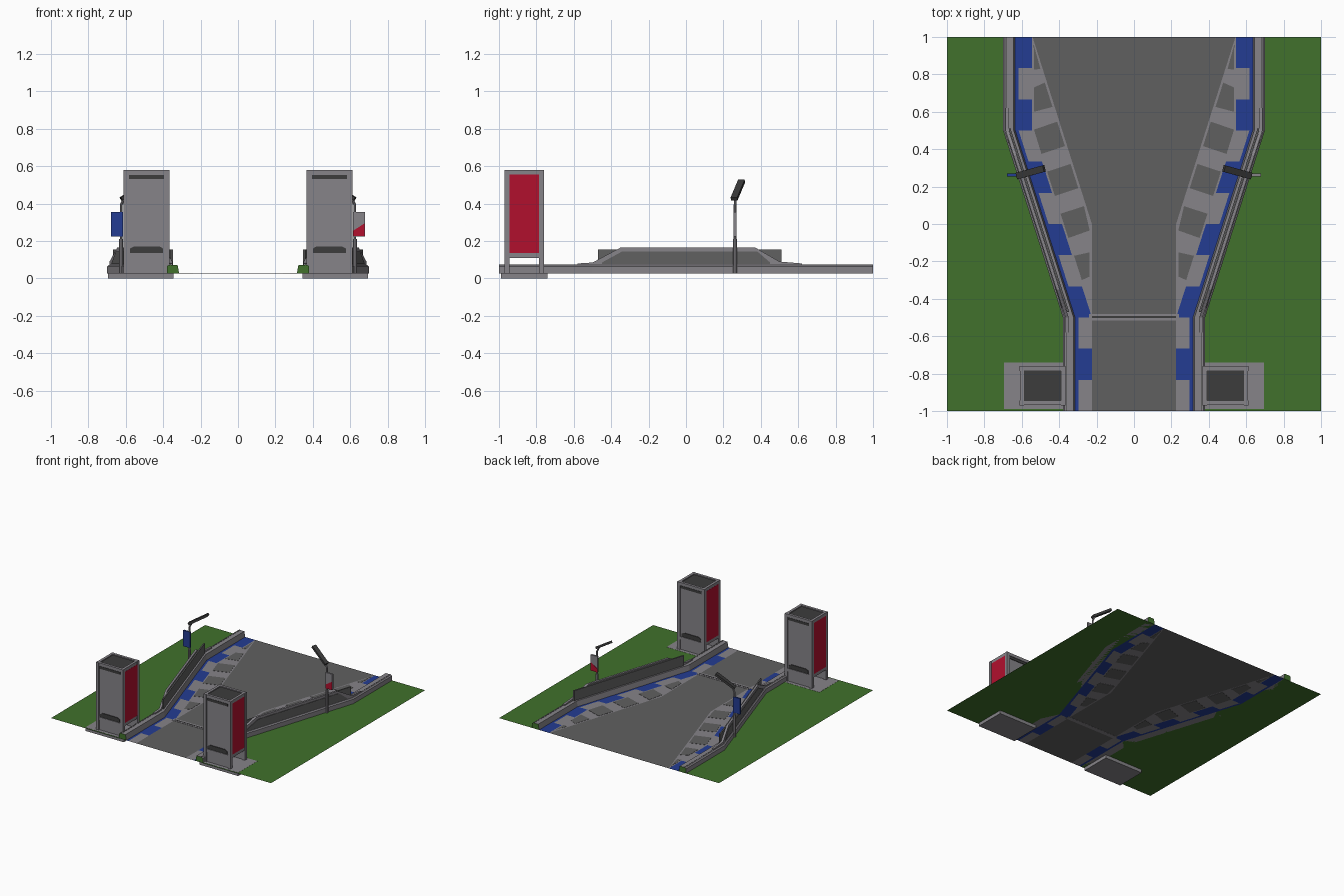
import bpy, bmesh, math
from mathutils import Vector, Matrix

if "Cube" in bpy.data.objects:
    bpy.data.objects.remove(bpy.data.objects["Cube"])

def material(name, rgb):
    m = bpy.data.materials.new(name)
    m.diffuse_color = (*rgb, 1)
    m.use_nodes = True
    m.node_tree.nodes["Principled BSDF"].inputs["Base Color"].default_value = m.diffuse_color
    return m

LIGHT = material("light grey", (0.24, 0.23, 0.25))
ROAD = material("road grey", (0.118, 0.118, 0.118))
DARK = material("dark grey", (0.045, 0.045, 0.045))
GREEN = material("grass green", (0.052, 0.165, 0.025))
BLUE = material("blue", (0.017, 0.045, 0.29))
RED = material("red", (0.44, 0.005, 0.027))
G = 0.027  # ground level

def finish(name, bm, mats, recalc=True):
    if recalc:
        bmesh.ops.recalc_face_normals(bm, faces=bm.faces)
    me = bpy.data.meshes.new(name)
    bm.to_mesh(me)
    bm.free()
    for m in mats:
        me.materials.append(m)
    ob = bpy.data.objects.new(name, me)
    bpy.context.collection.objects.link(ob)
    return ob

def loft(name, sections, mat, cap=None):
    """Skin closed cross-sections, one after another, with end caps."""
    bm = bmesh.new()
    rings = [[bm.verts.new(p) for p in s] for s in sections]
    n = len(rings[0])
    for a, b in zip(rings, rings[1:]):
        for i in range(n):
            bm.faces.new((a[i], a[(i + 1) % n], b[(i + 1) % n], b[i]))
    for r in (rings[0], rings[-1]):
        bm.faces.new(r).material_index = 1 if cap else 0
    return finish(name, bm, [mat, cap] if cap else [mat])

def box(name, x, y, z, mat):
    return loft(name, [[(x[0], y[0], h), (x[1], y[0], h), (x[1], y[1], h), (x[0], y[1], h)]
                       for h in z], mat)

def rod(name, a, b, r, mat, n=8):
    a, b = Vector(a), Vector(b)
    q = (b - a).to_track_quat('Z', 'Y')
    ring = [q @ Vector((r * math.cos(t * math.tau / n), r * math.sin(t * math.tau / n), 0))
            for t in range(n)]
    return loft(name, [[p + c for c in ring] for p in (a, b)], mat)

# Plan of the road: distance of the kerb and of the carriageway edge from the centre line
def kerb(y):
    return 0.315 + 0.32 * min(max(y + 0.5, 0), 1)

def lane(y):
    return 0.225 + 0.3175 * max(y, 0)

# Ground sheet, laid in rows of bands across the road
bm = bmesh.new()
for k in range(12):
    y0, y1 = -1 + k / 6, -1 + (k + 1) / 6
    def strip(f, g, idx, sides=(1, -1)):
        for s in sides:
            vs = [(s * f(y0), y0), (s * g(y0), y0), (s * g(y1), y1), (s * f(y1), y1)]
            if s < 0:
                vs.reverse()
            bm.faces.new([bm.verts.new((x, y, G)) for x, y in vs]).material_index = idx
    tab = lambda y: max(kerb(y) - 0.09, lane(y))
    edge = lambda y: kerb(y) - 0.018
    strip(lambda y: 0, lane, 0)
    if tab(y0) > lane(y0) or tab(y1) > lane(y1):
        strip(lane, tab, 1)
    strip(tab, edge, 2 if k % 2 else 1)      # blue toothed border
    strip(edge, kerb, 2)
    strip(kerb, lambda y: 1, 3)
finish("ground_sheet", bm, [ROAD, LIGHT, BLUE, GREEN], recalc=False)

# Joint across the road
box("road_joint", (-0.24, 0.24), (-0.515, -0.48), (G - 0.001, G + 0.002), LIGHT)
box("road_joint_gap", (-0.225, 0.225), (-0.503, -0.493), (G, G + 0.003), DARK)

for s, side in ((1, "right"), (-1, "left")):
    # Asphalt patches between the slanted hatch bars
    for i in range(6):
        yc = 0.89 - 0.225 * i
        xo, xi = kerb(yc) - 0.1, lane(yc) + 0.012
        pts = []
        for x, dy in ((xo, -0.065), (xo, 0.065), (None, 0.065), (None, -0.065)):
            if x is None:
                y = yc + dy + 0.3 * (xo - xi)
                x = lane(y) + 0.012
            else:
                y = yc + dy
                x = kerb(y) - 0.1
            pts.append((s * x, min(y, 1)))
        loft(f"hatch_patch_{side}_{i}", [[(x, y, h) for x, y in pts]
                                         for h in (G - 0.0015, G + 0.0015)], ROAD)

    # Kerb following the road edge, green end caps
    prof = [(0, G), (0.008, 0.072), (0.056, 0.072), (0.065, 0.064), (0.065, G)]
    loft(f"kerb_{side}", [[(s * (kerb(y) + d), y, z) for d, z in prof]
                          for y in (-1, -0.5, 0.5, 1)], LIGHT, GREEN)
    box_groove = [(0.044, 0.0715), (0.044, 0.0735), (0.049, 0.0735), (0.049, 0.0715)]
    loft(f"kerb_groove_{side}", [[(s * (kerb(y) + d), y, z) for d, z in box_groove]
                                 for y in (-1, -0.5, 0.5, 1)], ROAD)

    # Guard wall: sloped-end barrier, dark inner plate and outer panel
    def wall(name, tops, d0, d1, z0, mat):
        loft(name, [[(s * (kerb(y) + d0), y, z0), (s * (kerb(y) + d0), y, z),
                     (s * (kerb(y) + d1), y, z), (s * (kerb(y) + d1), y, z0)]
                    for y, z in tops], mat)
    wall(f"guard_barrier_{side}", [(-0.58, 0.08), (-0.5, 0.085), (-0.35, 0.165),
                                   (0.37, 0.165), (0.5, 0.09), (0.62, 0.08)],
         0.034, 0.052, 0.07, LIGHT)
    wall(f"guard_plate_{side}", [(-0.47, 0.155), (0.5, 0.155), (0.51, 0.155)],
         0.022, 0.033, 0.07, ROAD)
    wall(f"guard_panel_{side}", [(-0.45, 0.085), (-0.34, 0.145), (0.38, 0.145), (0.31, 0.08)][:3]
         + [(0.45, 0.085)], 0.05, 0.056, 0.078, ROAD)

    # Tower: base, corner posts, panels
    X = lambda a, b: (s * a, s * b)
    box(f"tower_base_{side}", X(0.345, 0.695), (-0.99, -0.74), (0, G + 0.001), LIGHT)
    for i, x in enumerate((0.365, 0.587)):
        for j, y in enumerate((-0.97, -0.785)):
            box(f"tower_post_{side}_{i}{j}", X(x, x + 0.025), (y, y + 0.025), (G, 0.58), LIGHT)
    for n, z in (("top", (0.555, 0.58)), ("bottom", (0.11, 0.135))):
        for i, x in enumerate((0.367, 0.589)):
            box(f"tower_{n}_side_rail_{side}_{i}", X(x, x + 0.021), (-0.945, -0.785), z, LIGHT)
        for j, y in enumerate((-0.968, -0.783)):
            box(f"tower_{n}_cross_rail_{side}_{j}", X(0.39, 0.587), (y, y + 0.021), z, LIGHT)
    box(f"tower_roof_{side}", X(0.388, 0.589), (-0.947, -0.783), (0.56, 0.572), DARK)
    box(f"tower_floor_{side}", X(0.388, 0.589), (-0.947, -0.783), (0.11, 0.12), DARK)
    for i, x in enumerate((0.366, 0.602)):
        box(f"tower_red_panel_{side}_{i}", X(x, x + 0.008), (-0.945, -0.785), (0.135, 0.555), RED)
    for n, y, o in (("front", -0.962, -1), ("back", -0.778, 1)):
        box(f"tower_{n}_panel_{side}", X(0.388, 0.589), (y, y + 0.01), (G, 0.56), LIGHT)
        yf = y + 0.005 + o * 0.006
        box(f"tower_{n}_slot_{side}", X(0.395, 0.582), (yf - 0.004, yf + 0.004),
            (0.532, 0.553), DARK)
        loft(f"tower_{n}_vent_{side}",
             [[(s * x, q, z) for x, z in ((0.40, 0.137), (0.577, 0.137), (0.577, 0.16),
                                          (0.555, 0.172), (0.422, 0.172), (0.40, 0.16))]
              for q in (yf - 0.004, yf + 0.004)], DARK)

    # Street lamp: pole, arm and tilted head
    px, py = s * 0.625, 0.262
    rod(f"lamp_pole_lower_{side}", (px, py, G), (px, py, 0.21), 0.011, LIGHT)
    rod(f"lamp_pole_upper_{side}", (px, py, 0.21), (px, py, 0.395), 0.007, LIGHT)
    rod(f"lamp_arm_{side}", (px, py, 0.393), (s * 0.602, 0.266, 0.44), 0.007, LIGHT)
    a, b = Vector((s * 0.625, 0.257, 0.425)), Vector((s * 0.48, 0.297, 0.52))
    d = (b - a).normalized()
    w = Vector((s * 0.25, 1, 0)).normalized()
    u = d.cross(w).normalized()
    loft(f"lamp_head_{side}", [[p + w * i * 0.018 + u * j * 0.009
                                for i, j in ((-1, -1), (1, -1), (1, 1), (-1, 1))]
                               for p in (a, b)], DARK)

    # Sign hung from the pole
    box(f"sign_{side}", X(0.615, 0.678), (0.255, 0.269), (0.225, 0.355),
        LIGHT if s > 0 else BLUE)
    if s > 0:
        loft("sign_red_corner", [[(0.616, y, 0.226), (0.677, y, 0.226), (0.677, y, 0.295),
                                  (0.616, y, 0.255)] for y in (0.253, 0.271)], RED)
